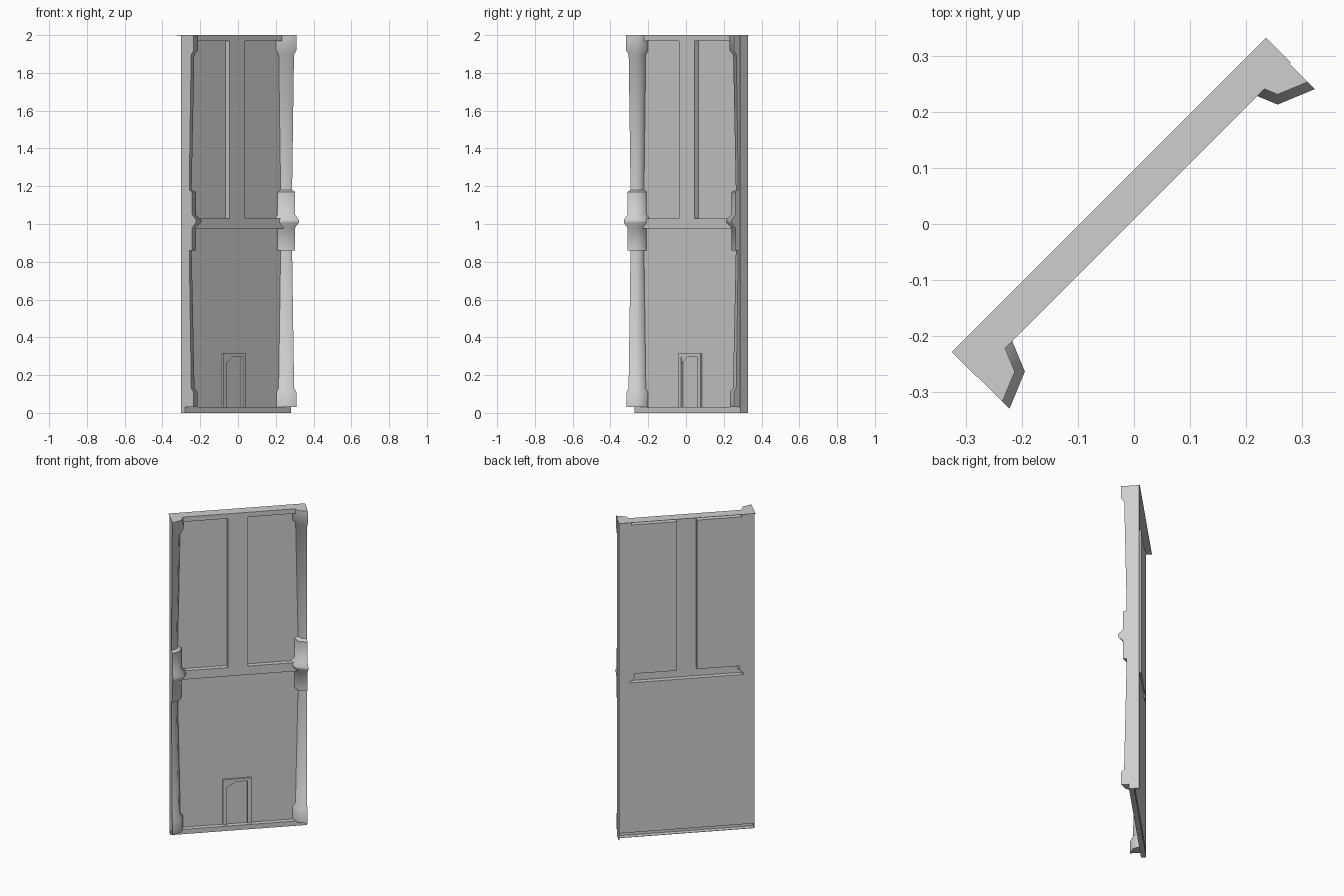
import bpy, bmesh, math
from mathutils import Matrix

if "Cube" in bpy.data.objects:
    bpy.data.objects.remove(bpy.data.objects["Cube"])

stone = bpy.data.materials.new("pale_grey_stone")
stone.use_nodes = True
GREY = (0.62, 0.62, 0.62, 1)
stone.diffuse_color = GREY
stone.node_tree.nodes["Principled BSDF"].inputs["Base Color"].default_value = GREY

# Parts are laid out along x with the front facing -y, then turned diagonally
TURN = Matrix.Rotation(math.radians(45), 4, 'Z')
FRONT, BACK = 0.006, 0.036


def finish(name, bm, smooth=False):
    mesh = bpy.data.meshes.new(name)
    bm.transform(TURN)
    bm.to_mesh(mesh)
    bm.free()
    mesh.materials.append(stone)
    ob = bpy.data.objects.new(name, mesh)
    bpy.context.collection.objects.link(ob)
    if smooth:
        bpy.ops.object.select_all(action='DESELECT')
        ob.select_set(True)
        bpy.context.view_layer.objects.active = ob
        bpy.ops.object.shade_smooth_by_angle(angle=math.radians(47))
    return ob


def box(name, x, y, z):
    bm = bmesh.new()
    bmesh.ops.create_cube(bm, size=1)
    for v in bm.verts:
        v.co = [r[0] if c < 0 else r[1] for c, r in zip(v.co, (x, y, z))]
    return finish(name, bm)


def wall():
    # Thin sheet with a raised frame; the panels are pushed back
    xs = [-0.39, -0.36, -0.058, 0.058, 0.385, 0.4]
    zs = [0, 0.03, 0.975, 1.03, 1.97, 2]
    bm = bmesh.new()
    grid = [[bm.verts.new((x, FRONT, z)) for x in xs] for z in zs]
    panels = []
    for j in range(5):
        for i in range(5):
            f = bm.faces.new((grid[j][i], grid[j][i + 1],
                              grid[j + 1][i + 1], grid[j + 1][i]))
            if (j == 1 and 0 < i < 4) or (j == 3 and i in (1, 3)):
                panels.append(f)
    bm.normal_update()
    bmesh.ops.inset_region(bm, faces=panels, thickness=0, depth=FRONT - BACK)
    bmesh.ops.dissolve_limit(bm, angle_limit=0.01, verts=bm.verts, edges=bm.edges)
    finish("framed_wall", bm)


# Column outline as (height, radius), with a capital, a ringed collar and a base
PROFILE = [(0.03, 0.075), (0.11, 0.075), (0.132, 0.058), (0.86, 0.043),
           (0.86, 0.065), (0.98, 0.065), (1.007, 0.094), (1.022, 0.094),
           (1.05, 0.065), (1.17, 0.065), (1.18, 0.043), (1.895, 0.057),
           (1.92, 0.076), (2, 0.076)]


def column(name, cx, cy, side):
    # Quarter of an eight-sided column, cut flat at the end of the wall
    bm = bmesh.new()
    rings = []
    for z, r in PROFILE:
        d = r * math.sqrt(0.5)
        pts = [(0, -r), (d, -d), (r, 0)]
        if BACK - cy > 0.01:
            pts.append((r * 0.92, BACK - cy))
        pts.append((0, BACK - cy))
        rings.append([bm.verts.new((cx + side * px, cy + py, z)) for px, py in pts])
    for a, b in zip(rings, rings[1:]):
        for i in range(len(a)):
            k = (i + 1) % len(a)
            bm.faces.new((a[i], a[k], b[k], b[i]))
    bm.faces.new(rings[0])
    bm.faces.new(rings[-1])
    bmesh.ops.recalc_face_normals(bm, faces=bm.faces)
    finish(name, bm, True)


wall()
column("left_column", 0.398, BACK, -1)
column("right_column", -0.39, 0.018, 1)

# Thin sheets closing the ends, top and bottom
box("left_end_strip", (0.398, 0.401), (FRONT, 0.065), (0, 2))
box("right_end_strip", (-0.391, -0.388), (FRONT, BACK), (0, 2))
box("top_sheet", (-0.391, 0.401), (FRONT, 0.0686), (1.998, 2))
box("bottom_sheet", (-0.391, 0.401), (FRONT, BACK), (0, 0.002))

# Door surround
for name, s in (("left_door_post", 1), ("right_door_post", -1)):
    box(name, sorted((s * 0.06, s * 0.083)), (0.024, BACK), (0.03, 0.315))
box("door_lintel", (-0.06, 0.06), (0.024, BACK), (0.297, 0.315))

# Slanted corner piece inside the door surround
bm = bmesh.new()
corner = [bm.verts.new((x, 0.026, z)) for x, z in ((-0.06, 0.262), (-0.01, 0.297), (-0.06, 0.297))]
bm.faces.new(corner)
finish("door_corner_plate", bm)
